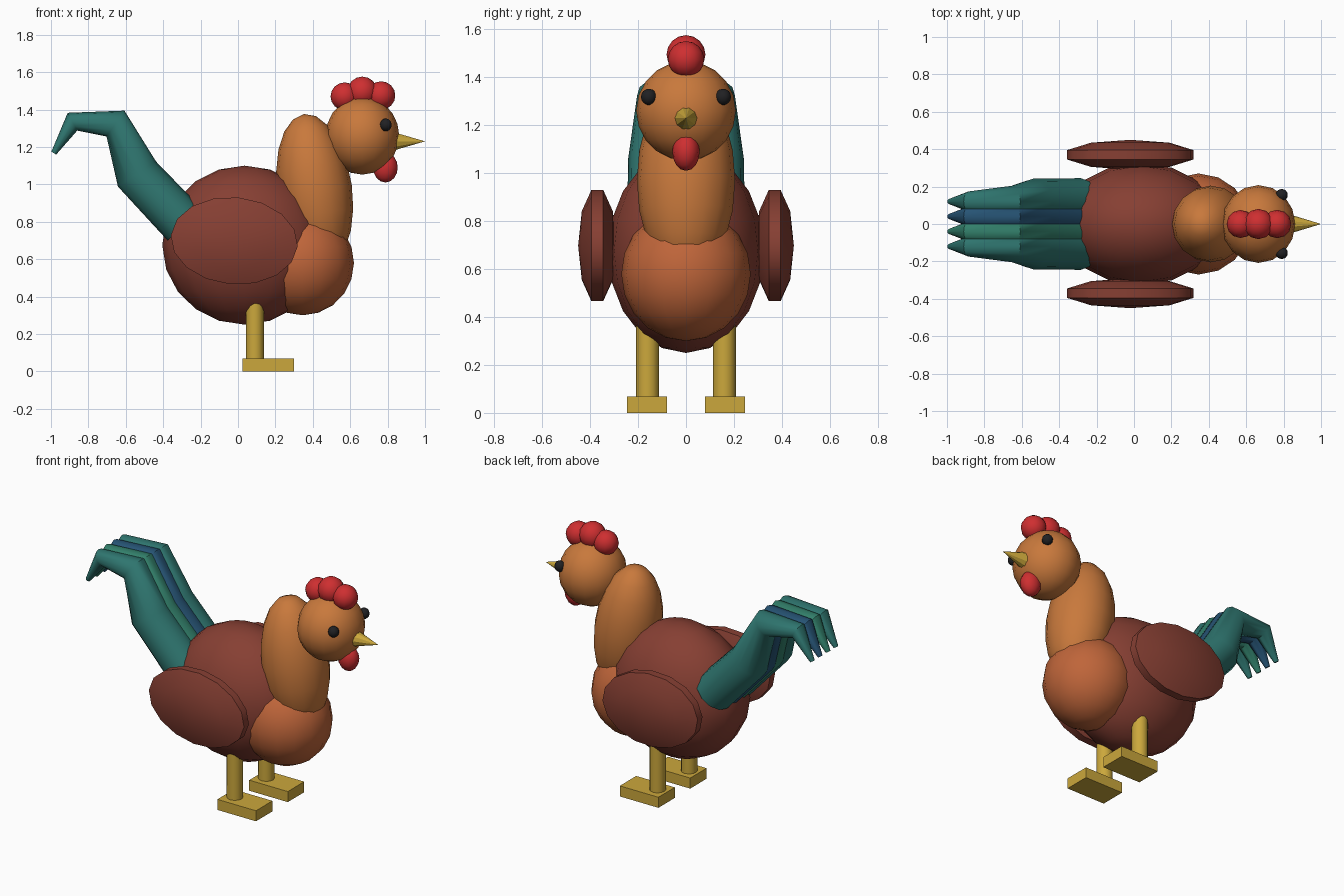
import bpy, bmesh
from math import radians, pi, cos, sin
from mathutils import Vector, Matrix

cube = bpy.data.objects.get("Cube")
if cube:
    bpy.data.objects.remove(cube, do_unlink=True)


def material(name, rgb):
    m = bpy.data.materials.new(name)
    m.use_nodes = True
    m.diffuse_color = (*rgb, 1)
    m.node_tree.nodes["Principled BSDF"].inputs["Base Color"].default_value = (*rgb, 1)
    return m


BROWN = material("russet brown", (0.24, 0.05, 0.033))
ORANGE = material("golden orange", (0.58, 0.19, 0.045))
RUST = material("rust orange", (0.52, 0.13, 0.042))
RED = material("comb red", (0.62, 0.028, 0.03))
YELLOW = material("leg yellow", (0.60, 0.39, 0.045))
BLACK = material("eye black", (0.015, 0.015, 0.017))
TEAL = material("tail teal", (0.028, 0.18, 0.16))
GREEN = material("tail green", (0.033, 0.22, 0.15))
BLUE = material("tail blue", (0.02, 0.09, 0.18))


def finish(name, bm, mat, smooth=True):
    bmesh.ops.recalc_face_normals(bm, faces=bm.faces)
    mesh = bpy.data.meshes.new(name)
    bm.to_mesh(mesh)
    bm.free()
    mesh.materials.append(mat)
    ob = bpy.data.objects.new(name, mesh)
    bpy.context.collection.objects.link(ob)
    if smooth:
        bpy.ops.object.select_all(action='DESELECT')
        ob.select_set(True)
        bpy.context.view_layer.objects.active = ob
        bpy.ops.object.shade_smooth_by_angle(angle=radians(50))
    return ob


def ellipsoid(name, centre, radii, mat, tilt=0, segs=16, rings=10, pole='Z'):
    bm = bmesh.new()
    bmesh.ops.create_uvsphere(bm, u_segments=segs, v_segments=rings, radius=1)
    turn = Matrix.Rotation(pi / 2 if pole == 'Y' else 0, 4, 'X')
    place = (Matrix.Translation(centre) @ Matrix.Rotation(radians(tilt), 4, 'Y')
             @ Matrix.Diagonal((*radii, 1)) @ turn)
    bm.transform(place)
    return finish(name, bm, mat)


def cone(name, centre, r1, r2, depth, mat, segs, axis='Z', smooth=True):
    bm = bmesh.new()
    bmesh.ops.create_cone(bm, cap_ends=True, segments=segs, radius1=r1, radius2=r2, depth=depth)
    turn = Matrix.Rotation(pi / 2 if axis == 'X' else 0, 4, 'Y')
    bm.transform(Matrix.Translation(centre) @ turn)
    return finish(name, bm, mat, smooth)


def box(name, centre, size, mat):
    bm = bmesh.new()
    bmesh.ops.create_cube(bm, size=1)
    bm.transform(Matrix.Translation(centre) @ Matrix.Diagonal((*size, 1)))
    return finish(name, bm, mat, False)


def feather(name, y, path, mat, sides=12):
    # Tapered bent tube with a mitred ring at every path point
    bm = bmesh.new()
    pts = [Vector((x, y, z)) for x, z, r in path]
    rings = []
    for i, p in enumerate(pts):
        t = Vector()
        if i > 0:
            t += (p - pts[i - 1]).normalized()
        if i < len(pts) - 1:
            t += (pts[i + 1] - p).normalized()
        across = Vector((0, 1, 0))
        up = across.cross(t.normalized())
        r = path[i][2]
        angles = [2 * pi * k / sides for k in range(sides)]
        rings.append([bm.verts.new(p + r * (across * cos(a) + up * sin(a))) for a in angles])
    for a, b in zip(rings, rings[1:]):
        for k in range(sides):
            n = (k + 1) % sides
            bm.faces.new((a[k], a[n], b[n], b[k]))
    bm.faces.new(rings[0])
    bm.faces.new(rings[-1])
    return finish(name, bm, mat)


# Body, breast, neck and head
ellipsoid("body", (0.035, 0, 0.675), (0.44, 0.325, 0.425), BROWN)
ellipsoid("breast", (0.345, 0, 0.58), (0.275, 0.27, 0.28), RUST)
ellipsoid("neck", (0.41, 0, 0.97), (0.20, 0.205, 0.41), ORANGE, tilt=-8)
ellipsoid("head", (0.665, 0, 1.26), (0.197, 0.208, 0.208), ORANGE)

# Comb, wattle and beak
for i, (x, z, r) in enumerate([(0.57, 1.47, 0.075), (0.665, 1.495, 0.081), (0.765, 1.475, 0.076)]):
    ellipsoid(f"comb_lobe_{i + 1}", (x, 0, z), (r, r, r), RED, segs=12, rings=8)
ellipsoid("wattle", (0.788, 0, 1.09), (0.066, 0.057, 0.08), RED, segs=12, rings=8)
cone("beak", (0.91, 0, 1.23), 0.055, 0, 0.18, YELLOW, 10, axis='X', smooth=False)

# Paired parts on the two flanks
for side, s in (("front", -1), ("back", 1)):
    ellipsoid(f"{side}_eye", (0.79, s * 0.155, 1.318), (0.033, 0.033, 0.034), BLACK, segs=10, rings=8)
    ellipsoid(f"{side}_wing", (-0.02, s * 0.37, 0.698), (0.358, 0.08, 0.245), BROWN,
              tilt=5, segs=16, rings=5, pole='Y')
    cone(f"{side}_leg", (0.09, s * 0.16, 0.225), 0.048, 0.048, 0.35, YELLOW, 12)
    box(f"{side}_foot", (0.1625, s * 0.162, 0.034), (0.275, 0.167, 0.068), YELLOW)

# Four overlapping curved tail feathers
tail_path = [(-0.285, 0.785, 0.125), (-0.54, 1.055, 0.122), (-0.655, 1.325, 0.084),
             (-0.885, 1.335, 0.054), (-0.985, 1.167, 0.015)]
for i, mat in enumerate((TEAL, GREEN, BLUE, TEAL)):
    feather(f"tail_feather_{i + 1}", -0.12 + 0.08 * i, tail_path, mat)
